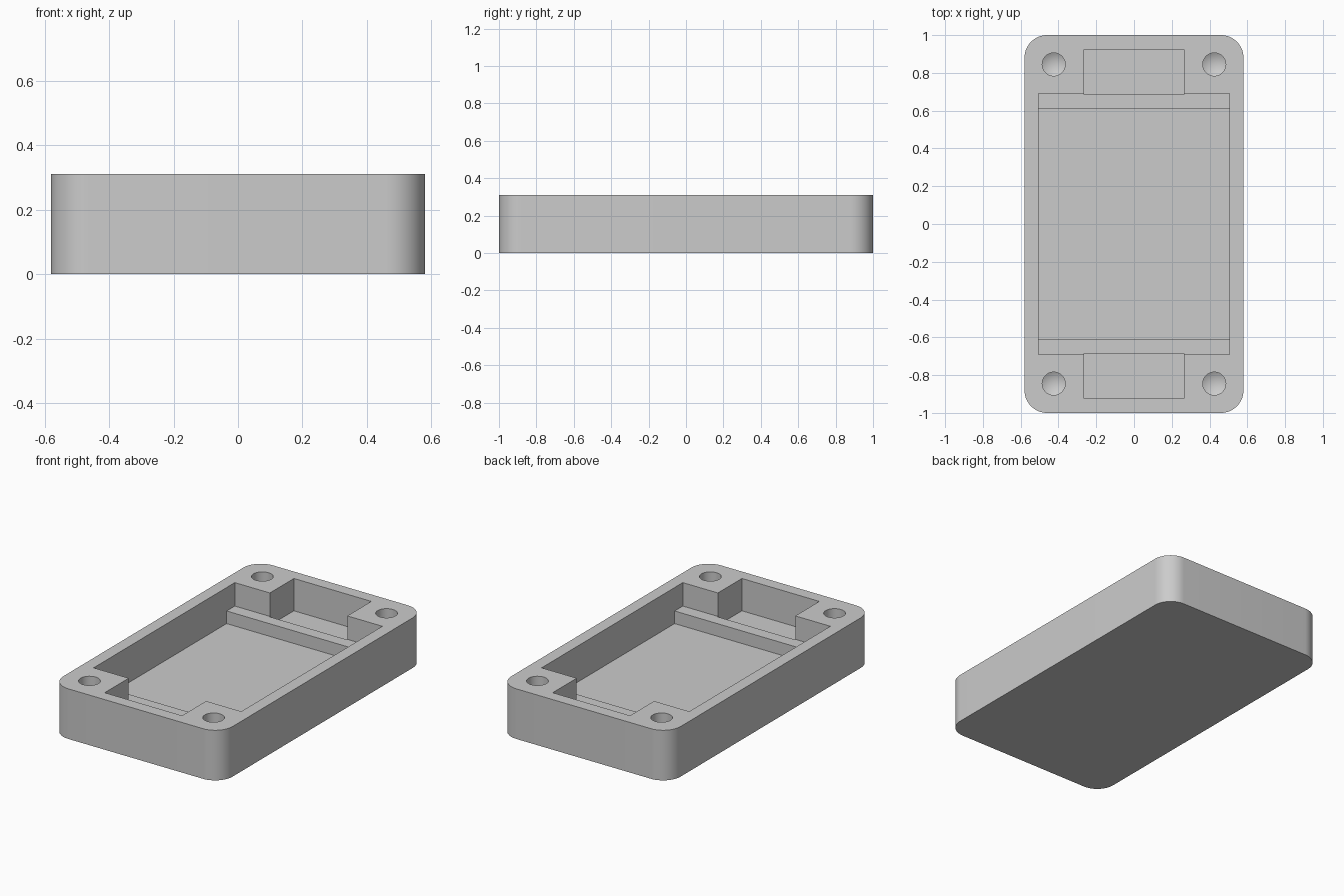
import bpy
import bmesh
from math import pi, cos, sin, radians

if "Cube" in bpy.data.objects:
    bpy.data.objects.remove(bpy.data.objects["Cube"], do_unlink=True)

TOP = 0.31
HALF_X, HALF_Y, CORNER = 0.58, 1.0, 0.12

grey = bpy.data.materials.new("plain_grey")
grey.use_nodes = True
colour = (0.6, 0.6, 0.6, 1)
grey.diffuse_color = colour
grey.node_tree.nodes["Principled BSDF"].inputs["Base Color"].default_value = colour


def finish(name, bm):
    """Turn a bmesh into a linked object."""
    bmesh.ops.recalc_face_normals(bm, faces=bm.faces)
    mesh = bpy.data.meshes.new(name)
    bm.to_mesh(mesh)
    bm.free()
    mesh.materials.append(grey)
    obj = bpy.data.objects.new(name, mesh)
    bpy.context.collection.objects.link(obj)
    return obj


def prism(name, outline, z0, z1):
    """Extrude a flat outline from z0 to z1."""
    bm = bmesh.new()
    base = bm.faces.new([bm.verts.new((x, y, z0)) for x, y in outline])
    side = bmesh.ops.extrude_face_region(bm, geom=[base])["geom"]
    verts = [v for v in side if isinstance(v, bmesh.types.BMVert)]
    bmesh.ops.translate(bm, verts=verts, vec=(0, 0, z1 - z0))
    return finish(name, bm)


def block(name, x, y0, y1, z0, z1):
    return prism(name, [(-x, y0), (x, y0), (x, y1), (-x, y1)], z0, z1)


def drill(name, x, y, r, z_wall, z_tip, sides=40):
    """Round cutter with a conical point at the bottom."""
    bm = bmesh.new()
    angles = [2 * pi * i / sides for i in range(sides)]
    low, high = [[bm.verts.new((x + r * cos(a), y + r * sin(a), z)) for a in angles]
                 for z in (z_wall, TOP + 0.1)]
    tip = bm.verts.new((x, y, z_tip))
    for i in range(sides):
        j = (i + 1) % sides
        bm.faces.new((low[i], low[j], high[j], high[i]))
        bm.faces.new((low[j], low[i], tip))
    bm.faces.new(high)
    return finish(name, bm)


# Rounded case body
outline = []
steps = 14
for quarter, (sx, sy) in enumerate([(1, 1), (-1, 1), (-1, -1), (1, -1)]):
    for i in range(steps + 1):
        a = (quarter + i / steps) * pi / 2
        outline.append((sx * (HALF_X - CORNER) + CORNER * cos(a),
                        sy * (HALF_Y - CORNER) + CORNER * sin(a)))
case = prism("case_body", outline, 0, TOP)

# Main recess down to the end ledges, then the deeper floor between them
cutters = [block("recess_cutter", 0.505, -0.69, 0.69, 0.165, TOP + 0.1),
           block("floor_cutter", 0.505, -0.61, 0.61, 0.087, 0.25)]

# End pockets and corner screw holes
for s in (1, -1):
    y0, y1 = sorted((s * 0.685, s * 0.925))
    cutters.append(block("pocket_cutter", 0.265, y0, y1, 0.11, TOP + 0.1))
    for x in (0.425, -0.425):
        cutters.append(drill("screw_hole_cutter", x, s * 0.845, 0.061, 0.11, 0.075))

bpy.ops.object.select_all(action="DESELECT")
bpy.context.view_layer.objects.active = case
case.select_set(True)
for cutter in cutters:
    cutter.hide_render = True
    mod = case.modifiers.new("cut", "BOOLEAN")
    mod.operation = "DIFFERENCE"
    mod.solver = "EXACT"
    mod.object = cutter
    bpy.ops.object.modifier_apply(modifier=mod.name)
    bpy.data.objects.remove(cutter, do_unlink=True)

bpy.ops.object.shade_smooth_by_angle(angle=radians(28))
